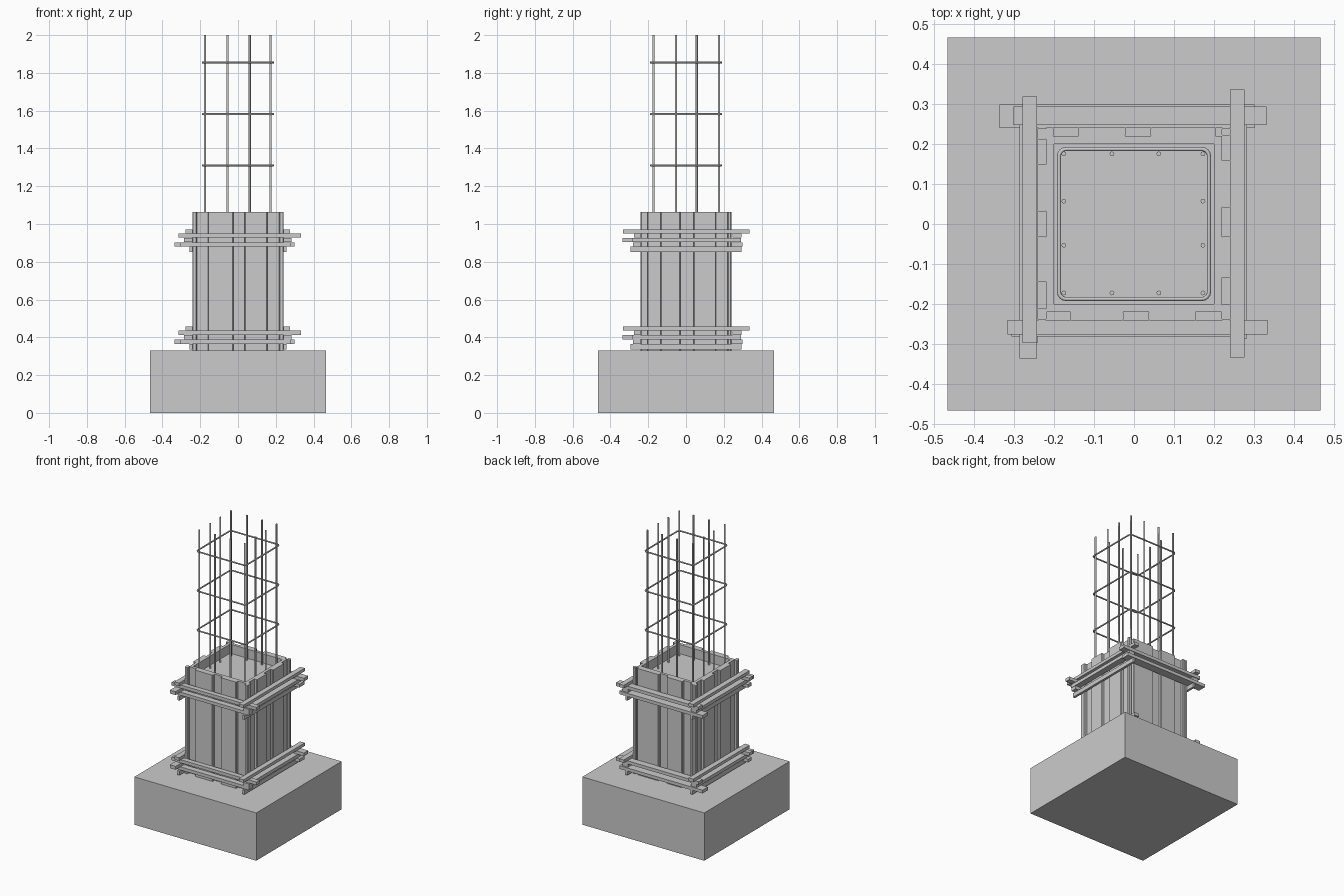
import bpy, bmesh, math

if "Cube" in bpy.data.objects:
    bpy.data.objects.remove(bpy.data.objects["Cube"])


def box(name, x0, x1, y0, y1, z0, z1, bevel=0.0):
    bm = bmesh.new()
    bmesh.ops.create_cube(bm, size=1)
    for v in bm.verts:
        v.co = ((x0 + x1) / 2 + v.co.x * (x1 - x0),
                (y0 + y1) / 2 + v.co.y * (y1 - y0),
                (z0 + z1) / 2 + v.co.z * (z1 - z0))
    if bevel:
        edges = [e for e in bm.edges
                 if abs(e.verts[0].co.z - e.verts[1].co.z) > 1e-4]
        bmesh.ops.bevel(bm, geom=edges, offset=bevel, segments=1, affect='EDGES')
    me = bpy.data.meshes.new(name)
    bm.to_mesh(me)
    bm.free()
    ob = bpy.data.objects.new(name, me)
    bpy.context.collection.objects.link(ob)
    return ob


# Footing and cast column inside the formwork
FOOT, TOP = 0.33, 1.063
box("footing", -0.465, 0.465, -0.465, 0.465, 0, FOOT)
box("column_concrete", -0.2, 0.2, -0.2, 0.2, FOOT, 1.0)

# Sheathing panels around the column
for s in (-1, 1):
    a, b = sorted((s * 0.2, s * 0.22))
    box("sheathing_x_side", a, b, -0.22, 0.22, FOOT, TOP)
    box("sheathing_y_side", -0.2, 0.2, a, b, FOOT, TOP)

# Upright boards, listed as spans along each side
boards = {
    "front": [(-0.16, -0.025), (0.035, 0.155)],
    "back": [(-0.22, -0.2), (-0.14, -0.02), (0.04, 0.205)],
    "left": [(-0.24, -0.21), (-0.145, -0.03), (0.03, 0.15), (0.21, 0.24)],
    "right": [(-0.24, -0.2), (-0.135, -0.03), (0.04, 0.16), (0.22, 0.24)],
}
for side, spans in boards.items():
    s = -1 if side in ("front", "left") else 1
    c0, c1 = sorted((s * 0.218, s * 0.241))
    for a, b in spans:
        if side in ("front", "back"):
            box(side + "_board", a, b, c0, c1, FOOT, TOP, 0.004)
        else:
            box(side + "_board", c0, c1, a, b, FOOT, TOP, 0.004)

# Clamp beams: axis, inner, outer, start, end, bottom z, top z
beams = [
    ("y", -0.242, -0.278, -0.297, 0.318, 0.951, 0.972),
    ("y", 0.24, 0.275, -0.333, 0.335, 0.951, 0.972),
    ("x", 0.247, 0.293, -0.30, 0.33, 0.928, 0.950),
    ("x", -0.24, -0.275, -0.315, 0.333, 0.928, 0.950),
    ("y", -0.242, -0.285, -0.335, 0.29, 0.904, 0.927),
    ("y", 0.24, 0.282, -0.285, 0.29, 0.904, 0.927),
    ("x", 0.24, 0.298, -0.335, 0.30, 0.881, 0.903),
    ("x", -0.24, -0.28, -0.305, 0.28, 0.881, 0.903),
    ("y", -0.24, -0.256, -0.295, 0.295, 0.851, 0.880),
    ("y", 0.24, 0.256, -0.295, 0.295, 0.851, 0.880),
]
for drop in (0, 0.515):
    for axis, c0, c1, a, b, z0, z1 in beams:
        c0, c1 = sorted((c0, c1))
        span = (c0, c1, a, b) if axis == "y" else (a, b, c0, c1)
        box("clamp_beam", *span, z0 - drop, z1 - drop)


# Round bars swept along a path
def bar(name, pts, r, closed=False):
    cu = bpy.data.curves.new(name, 'CURVE')
    cu.dimensions = '3D'
    cu.bevel_depth = r
    cu.bevel_resolution = 2
    cu.use_fill_caps = True
    sp = cu.splines.new('POLY')
    sp.points.add(len(pts) - 1)
    for p, co in zip(sp.points, pts):
        p.co = (*co, 1)
    sp.use_cyclic_u = closed
    ob = bpy.data.objects.new(name, cu)
    bpy.context.collection.objects.link(ob)


# Vertical reinforcement around the perimeter
xs = (-0.175, -0.055, 0.062, 0.172)
ys = (-0.172, -0.053, 0.057, 0.175)
for i, x in enumerate(xs):
    for j, y in enumerate(ys):
        if i in (0, 3) or j in (0, 3):
            bar("vertical_bar", [(x, y, 0.98), (x, y, 2.0)], 0.006)

# Rounded square ties
H, R = 0.187, 0.018
for z in (1.31, 1.582, 1.855):
    pts = []
    for k, (sx, sy) in enumerate(((1, 1), (-1, 1), (-1, -1), (1, -1))):
        for n in range(5):
            t = math.radians(90 * k + 22.5 * n)
            pts.append((sx * (H - R) + R * math.cos(t),
                        sy * (H - R) + R * math.sin(t), z))
    bar("tie_bar", pts, 0.005, True)
